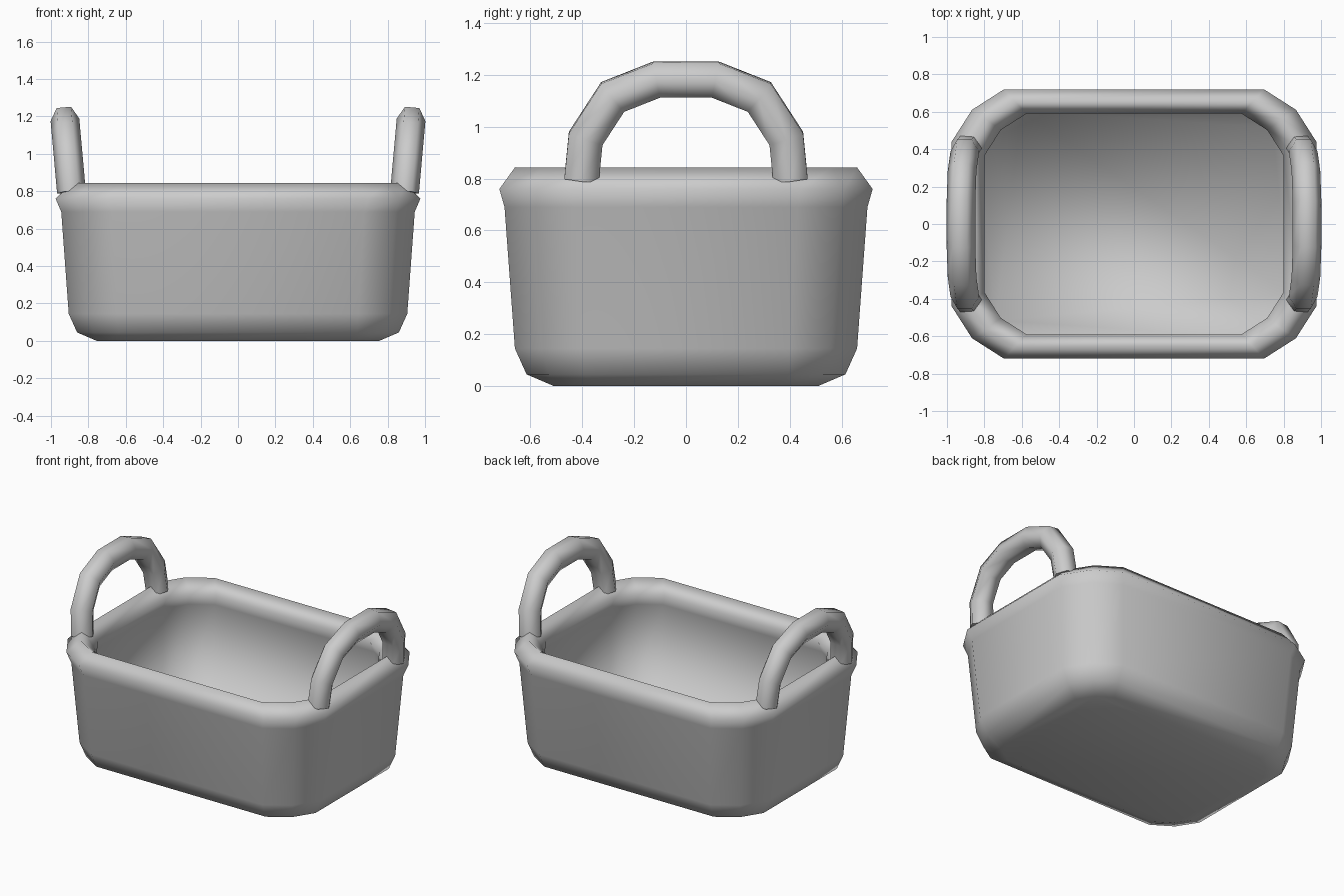
import bpy, bmesh, math
from mathutils import Vector

if "Cube" in bpy.data.objects:
    bpy.data.objects.remove(bpy.data.objects["Cube"])


def finish(name, bm):
    bmesh.ops.recalc_face_normals(bm, faces=bm.faces)
    for f in bm.faces:
        f.smooth = True
    mesh = bpy.data.meshes.new(name)
    bm.to_mesh(mesh)
    bm.free()
    obj = bpy.data.objects.new(name, mesh)
    bpy.context.collection.objects.link(obj)
    return obj


def loft(bm, rings):
    """Skin a list of point rings and cap both ends."""
    loops = [[bm.verts.new(p) for p in ring] for ring in rings]
    for a, b in zip(loops, loops[1:]):
        n = len(a)
        for i in range(n):
            j = (i + 1) % n
            bm.faces.new((a[i], a[j], b[j], b[i]))
    bm.faces.new(loops[0])
    bm.faces.new(loops[-1])


def rounded_rect(hx, hy, z, r):
    """Rectangle ring with three points per corner."""
    k = 0.61 * r
    cx, cy = hx - r, hy - r
    quarter = [(hx, cy), (cx + k, cy + k), (cx, hy)]
    ring = []
    for sx, sy in ((1, 1), (-1, 1), (-1, -1), (1, -1)):
        pts = quarter if sx * sy > 0 else quarter[::-1]
        ring += [(sx * x, sy * y, z) for x, y in pts]
    return ring


# Basket: outer wall, diamond-section rim, inner wall and floor
profile = [
    (0.755, 0.51, 0.00, 0.17),
    (0.86, 0.615, 0.045, 0.22),
    (0.905, 0.66, 0.145, 0.26),
    (0.945, 0.70, 0.69, 0.27),
    (0.975, 0.72, 0.76, 0.28),
    (0.89, 0.66, 0.843, 0.25),
    (0.80, 0.59, 0.76, 0.225),
    (0.83, 0.61, 0.69, 0.23),
    (0.83, 0.605, 0.13, 0.23),
]
bm = bmesh.new()
loft(bm, [rounded_rect(*p) for p in profile])
finish("basket", bm)

# Handles: hexagonal tube along a leaning arch, mirrored left to right
half_arch = [(0.403, 0.795), (0.387, 0.955), (0.283, 1.115), (0.113, 1.182)]
arch = half_arch + [(-y, z) for y, z in reversed(half_arch)]
LEAN, RADIUS, SIDES = 0.09, 0.077, 6


def handle(name, side):
    path = [Vector((side * (0.89 + LEAN * (z - 0.79)), y, z)) for y, z in arch]
    across = Vector((side, 0, -LEAN)).normalized()
    rings = []
    for i, p in enumerate(path):
        d_in = (p - path[max(i - 1, 0)]).normalized()
        d_out = (path[min(i + 1, len(path) - 1)] - p).normalized()
        tangent = (d_in + d_out).normalized()
        normal = tangent.cross(across)
        miter = 1 / max(tangent.dot(d_in), tangent.dot(d_out))
        ring = []
        for s in range(SIDES):
            a = 2 * math.pi * s / SIDES
            ring.append(p + across * RADIUS * math.cos(a)
                        + normal * RADIUS * miter * math.sin(a))
        rings.append(ring)
    bm = bmesh.new()
    loft(bm, rings)
    obj = finish(name, bm)
    # Keep the flat end caps crisp
    bpy.ops.object.select_all(action='DESELECT')
    obj.select_set(True)
    bpy.context.view_layer.objects.active = obj
    bpy.ops.object.shade_smooth_by_angle(angle=math.radians(75))


handle("right_handle", 1)
handle("left_handle", -1)
